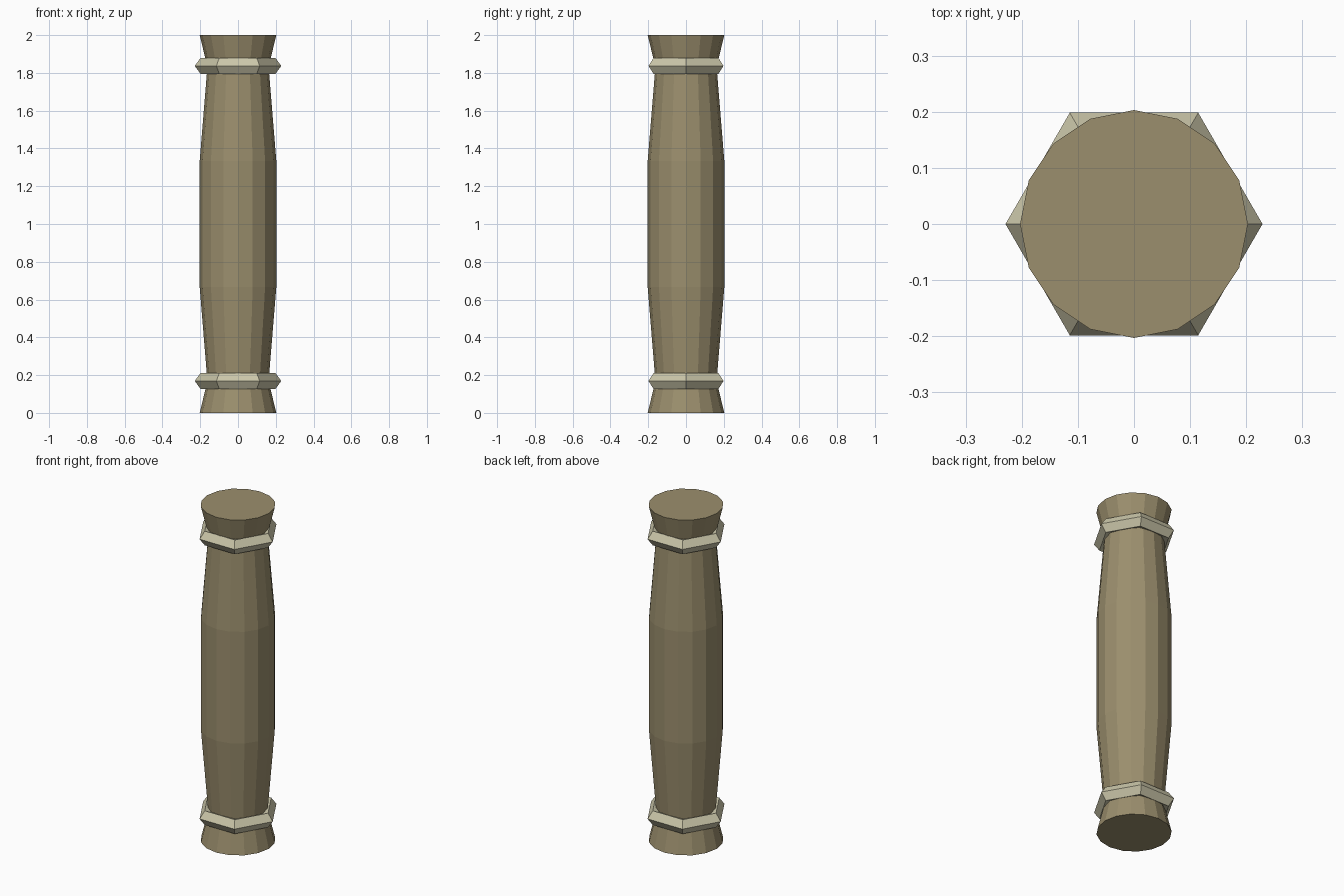
import bpy, bmesh, math

if "Cube" in bpy.data.objects:
    bpy.data.objects.remove(bpy.data.objects["Cube"])


def material(name, color):
    m = bpy.data.materials.new(name)
    m.diffuse_color = (*color, 1)
    m.use_nodes = True
    m.node_tree.nodes["Principled BSDF"].inputs["Base Color"].default_value = m.diffuse_color
    return m


def lathe(name, profile, sides, mat, z=0.0, ring=False):
    """Revolve (radius, height) points; ring closes the section, otherwise the ends are capped."""
    bm = bmesh.new()
    loops = []
    for r, h in profile:
        loops.append([bm.verts.new((r * math.cos(2 * math.pi * i / sides),
                                    r * math.sin(2 * math.pi * i / sides), h))
                      for i in range(sides)])
    pairs = list(zip(loops, loops[1:]))
    if ring:
        pairs.append((loops[-1], loops[0]))
    else:
        bm.faces.new(loops[0])
        bm.faces.new(loops[-1])
    for a, b in pairs:
        for i in range(sides):
            j = (i + 1) % sides
            bm.faces.new((a[i], a[j], b[j], b[i]))
    bmesh.ops.recalc_face_normals(bm, faces=bm.faces)
    mesh = bpy.data.meshes.new(name)
    bm.to_mesh(mesh)
    bm.free()
    mesh.materials.append(mat)
    ob = bpy.data.objects.new(name, mesh)
    ob.location.z = z
    bpy.context.collection.objects.link(ob)
    return ob


wood = material("wood", (0.33, 0.275, 0.155))
pale = material("pale_band", (0.60, 0.57, 0.40))

# Shaft: flared ends, narrow necks, swollen middle
half = [(0.203, 0), (0.162, 0.167), (0.203, 0.667)]
lathe("column_shaft", half + [(r, 2 - h) for r, h in reversed(half)], 16, wood)

# Six-sided bands with a five-sided section around the necks
band = [(0.1845 + 0.0445 * math.cos(2 * math.pi * k / 5),
         0.0445 * math.sin(2 * math.pi * k / 5)) for k in range(5)]
for name, z in (("lower_band", 0.169), ("upper_band", 1.837)):
    lathe(name, band, 6, pale, z, ring=True)
